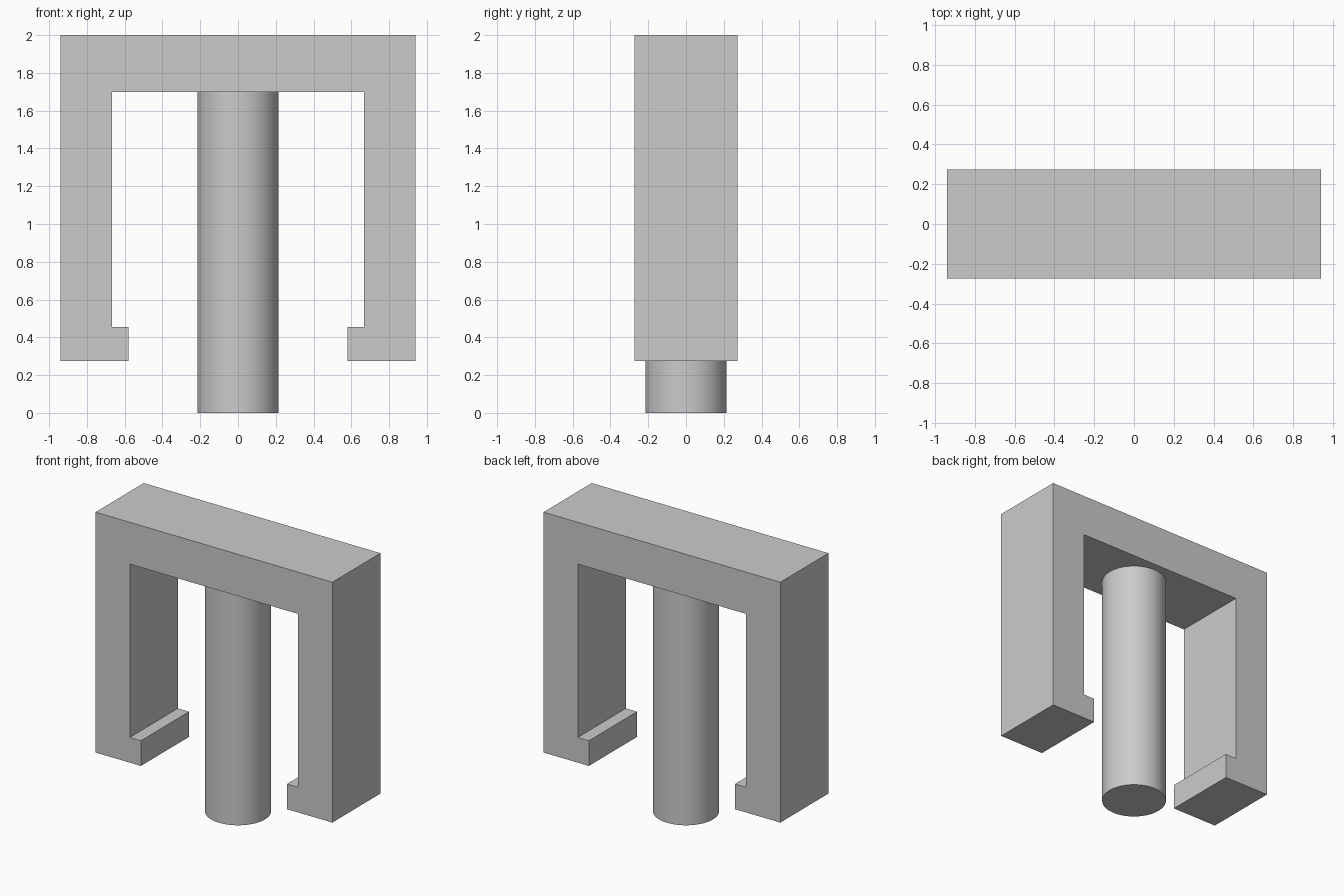
import bpy
import bmesh
from mathutils import Vector

cube = bpy.data.objects.get("Cube")
if cube:
    bpy.data.objects.remove(cube, do_unlink=True)

# Single plain grey material
GREY = (0.6, 0.6, 0.6, 1)
grey = bpy.data.materials.new("plain grey")
grey.use_nodes = True
grey.diffuse_color = GREY
grey.node_tree.nodes["Principled BSDF"].inputs["Base Color"].default_value = GREY

HALF_DEPTH = 0.273
CEILING = 1.7

# Bracket: half profile mirrored across x, then extruded front to back
half = [(0.94, 2), (0.94, 0.275), (0.58, 0.275),
        (0.58, 0.456), (0.668, 0.456), (0.668, CEILING)]
outline = half + [(-x, z) for x, z in reversed(half)]
bm = bmesh.new()
face = bm.faces.new([bm.verts.new((x, -HALF_DEPTH, z)) for x, z in outline])
ext = bmesh.ops.extrude_face_region(bm, geom=[face])
bmesh.ops.translate(bm, vec=Vector((0, 2 * HALF_DEPTH, 0)),
                    verts=[g for g in ext["geom"] if isinstance(g, bmesh.types.BMVert)])
bmesh.ops.recalc_face_normals(bm, faces=bm.faces)
mesh = bpy.data.meshes.new("clip_bracket")
bm.to_mesh(mesh)
bm.free()
bracket = bpy.data.objects.new("clip_bracket", mesh)
bpy.context.collection.objects.link(bracket)
mesh.materials.append(grey)

# Round centre post hanging from the crossbar
bpy.ops.mesh.primitive_cylinder_add(vertices=64, radius=0.215, depth=CEILING,
                                    location=(0, 0, CEILING / 2))
post = bpy.context.object
post.name = "centre_post"
post.data.materials.append(grey)
bpy.ops.object.shade_smooth_by_angle()
